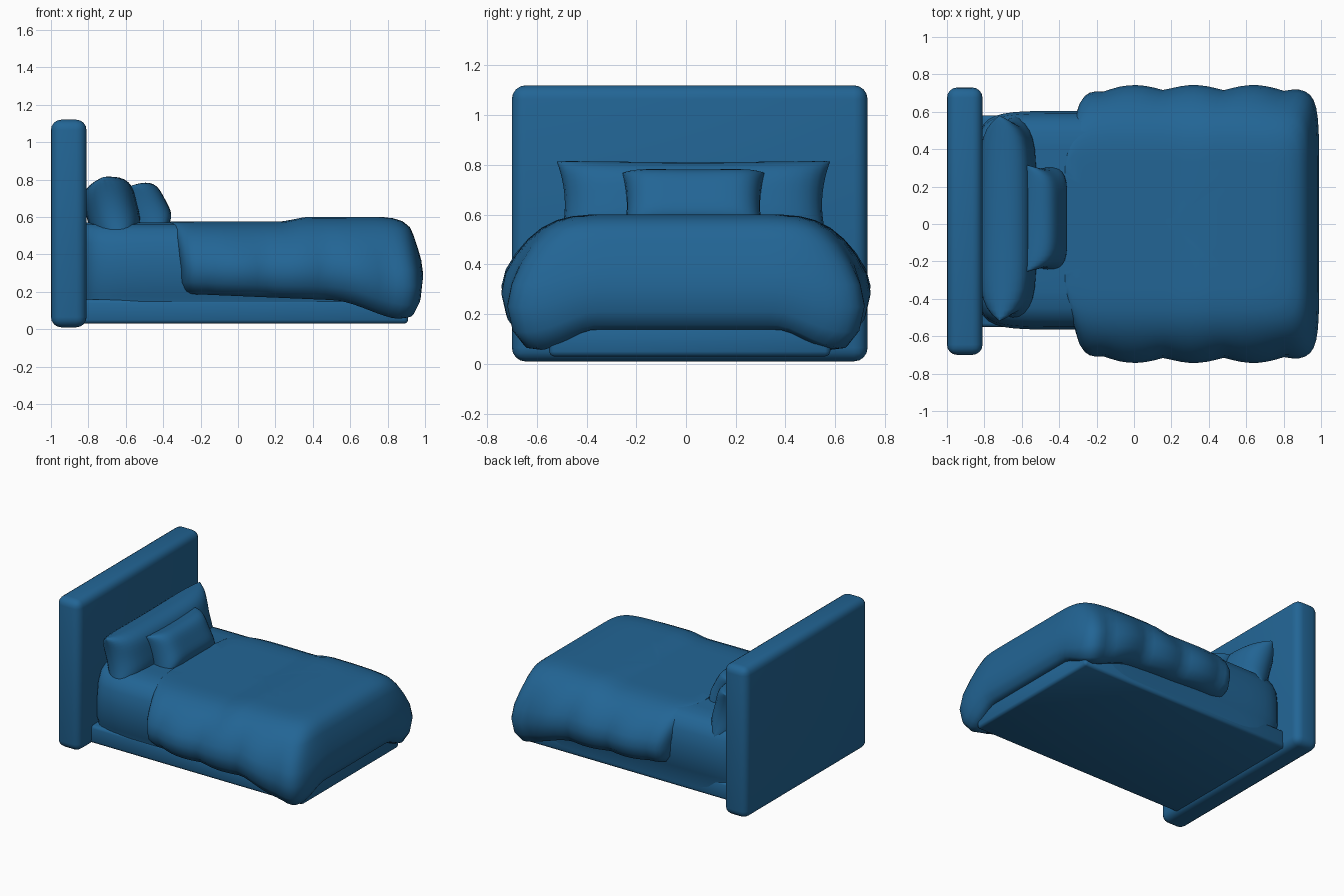
import bpy, bmesh, math
from mathutils import Matrix

cube = bpy.data.objects.get("Cube")
if cube:
    bpy.data.objects.remove(cube)

blue = bpy.data.materials.new("bed blue")
blue.use_nodes = True
blue.diffuse_color = (0.016, 0.13, 0.30, 1)
blue.node_tree.nodes["Principled BSDF"].inputs["Base Color"].default_value = blue.diffuse_color


def smooth(a, b, t):
    t = min(max((t - a) / (b - a), 0), 1)
    return t * t * (3 - 2 * t)


def finish(bm, name, angle=50):
    bmesh.ops.recalc_face_normals(bm, faces=bm.faces)
    mesh = bpy.data.meshes.new(name)
    bm.to_mesh(mesh)
    bm.free()
    obj = bpy.data.objects.new(name, mesh)
    bpy.context.collection.objects.link(obj)
    mesh.materials.append(blue)
    bpy.ops.object.select_all(action="DESELECT")
    obj.select_set(True)
    bpy.context.view_layer.objects.active = obj
    bpy.ops.object.shade_smooth_by_angle(angle=math.radians(angle))
    return obj


def box(name, lo, hi, bevel, segments=4):
    bm = bmesh.new()
    bmesh.ops.create_cube(bm, size=1)
    for v in bm.verts:
        v.co = [l + (c + 0.5) * (h - l) for c, l, h in zip(v.co, lo, hi)]
    bmesh.ops.bevel(bm, geom=bm.edges[:], offset=bevel, segments=segments,
                    profile=0.5, affect="EDGES")
    return finish(bm, name)


def rounded_outline(side=28, k=9):
    """Unit square outline with softened corners, evenly spaced points."""
    pts = []
    for turn in range(4):
        for i in range(side):
            p, q = 1, -1 + 2 * i / side
            for _ in range(turn):
                p, q = -q, p
            r = (abs(p) ** k + abs(q) ** k) ** (-1 / k)
            pts.append((p * r, q * r))
    return pts


def loft(name, levels, place):
    """Stack rings of (level, half width, x max, x min) and cap both ends."""
    bm = bmesh.new()
    outline = rounded_outline()
    rings = []
    for s, w, x1, x0 in levels:
        rings.append([bm.verts.new(place(s, (x0 + x1) / 2 + p * (x1 - x0) / 2, q * w))
                      for p, q in outline])
    n = len(outline)
    for a, b in zip(rings, rings[1:]):
        for i in range(n):
            j = (i + 1) % n
            bm.faces.new((a[i], a[j], b[j], b[i]))
    bm.faces.new(rings[0])
    bm.faces.new(rings[-1])
    return finish(bm, name)


def pillow(name, centre, half_width, half_height, half_thick, lean, n=20):
    """Stuffed cushion with slightly pulled-out corners, leaning on the headboard."""
    bm = bmesh.new()
    for side in (-1, 1):
        grid = []
        for i in range(n + 1):
            row = []
            for j in range(n + 1):
                u = math.sin(math.pi * (i / n - 0.5))
                v = math.sin(math.pi * (j / n - 0.5))
                puff = max((1 - u ** 6) * (1 - v ** 4), 0) ** 0.5
                y = u * half_width * (1 - 0.06 * (1 - v * v))
                z = v * half_height * (1 - 0.06 * (1 - u * u))
                row.append(bm.verts.new((side * puff * half_thick, y, z)))
            grid.append(row)
        for i in range(n):
            for j in range(n):
                bm.faces.new((grid[i][j], grid[i + 1][j], grid[i + 1][j + 1], grid[i][j + 1]))
    bmesh.ops.remove_doubles(bm, verts=bm.verts, dist=0.0005)
    turn = Matrix.Translation(centre) @ Matrix.Rotation(math.radians(lean), 4, "Y")
    bmesh.ops.transform(bm, matrix=turn, verts=bm.verts)
    return finish(bm, name, 70)


# Headboard and low bed base
box("headboard", (-1, -0.70, 0.01), (-0.81, 0.73, 1.12), 0.055)
box("bed_base", (-0.84, -0.55, 0.03), (0.91, 0.58, 0.16), 0.02, 2)

# Mattress with soft upper edges
loft("mattress",
     [(0.06, 0.56, 0.90, -0.84), (0.18, 0.57, 0.91, -0.84), (0.21, 0.585, 0.92, -0.84),
      (0.36, 0.585, 0.92, -0.84), (0.46, 0.57, 0.90, -0.84), (0.53, 0.53, 0.88, -0.84),
      (0.56, 0.47, 0.84, -0.84), (0.57, 0.38, 0.80, -0.82)],
     lambda z, x, y: (x, y + 0.02, z))


# Draped blanket: wavy sides, hem dropping at the foot corners
def drape(s, x, y):
    corner = smooth(0.5, 0.92, x) * smooth(0.36, 0.62, abs(y))
    hem = 0.19 - 0.055 * (x + 0.3) / 1.3 - 0.10 * corner
    top = 0.575 + 0.025 * smooth(0.22, 0.38, x)
    loose = smooth(0.45, 0.65, abs(y)) * (1 - smooth(0.4, 0.95, s))
    wave = 0.028 * math.cos(2 * math.pi * x / 0.64) * loose
    return x, y + math.copysign(wave, y), hem + (top - hem) * s


foot = [(0.02, 0.54, 0.87, -0.27), (0, 0.60, 0.92, -0.28), (0.04, 0.65, 0.955, -0.295),
        (0.16, 0.695, 0.98, -0.31), (0.34, 0.715, 0.99, -0.31), (0.5, 0.70, 0.98, -0.32),
        (0.65, 0.67, 0.96, -0.33), (0.78, 0.63, 0.94, -0.34), (0.88, 0.58, 0.92, -0.35),
        (0.95, 0.52, 0.88, -0.36), (0.985, 0.46, 0.83, -0.37), (1, 0.39, 0.77, -0.37)]
cap = [(1, 0.39 * f, 0.2 + 0.57 * f, 0.2 - 0.57 * f) for f in (0.85, 0.65, 0.45, 0.25, 0.08)]
loft("blanket", foot + cap, drape)

# Pillows
pillow("back_pillow", (-0.675, 0.03, 0.64), 0.55, 0.18, 0.14, -14)
pillow("front_pillow", (-0.50, 0.03, 0.635), 0.285, 0.15, 0.125, -28)
